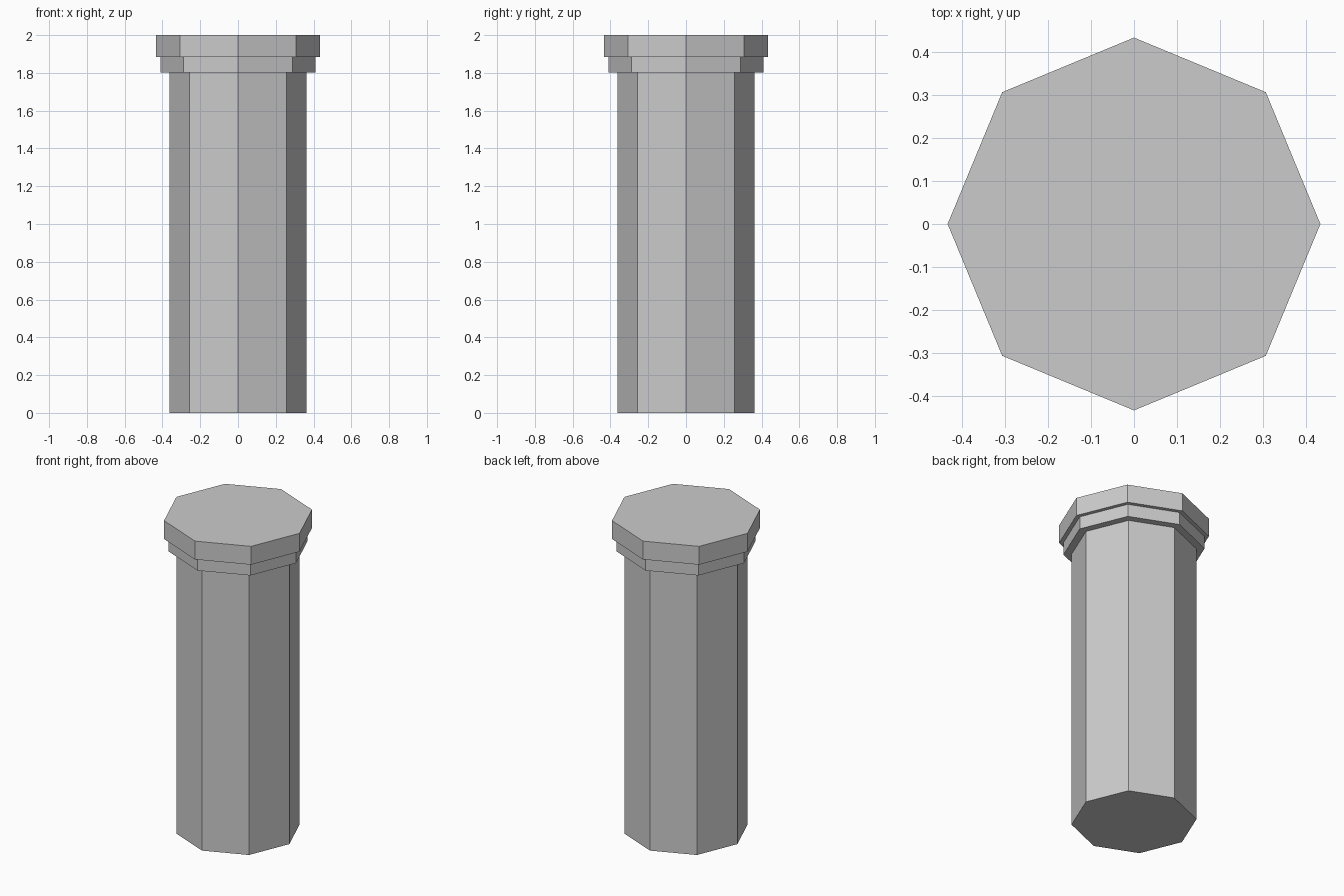
import bpy, bmesh
from math import cos, sin, tau

if "Cube" in bpy.data.objects:
    bpy.data.objects.remove(bpy.data.objects["Cube"])

SIDES = 8
# (radius, height) outline: shaft, collar, cap
PROFILE = [(0.362, 0.0), (0.362, 1.803), (0.409, 1.803),
           (0.409, 1.883), (0.434, 1.883), (0.434, 2.0)]


def lathe(name, profile, sides):
    bm = bmesh.new()
    rings = [[bm.verts.new((r * cos(tau * i / sides), r * sin(tau * i / sides), z))
              for i in range(sides)] for r, z in profile]
    for low, high in zip(rings, rings[1:]):
        for i in range(sides):
            j = (i + 1) % sides
            bm.faces.new((low[i], low[j], high[j], high[i]))
    # Flat end faces
    bm.faces.new(rings[0][::-1])
    bm.faces.new(rings[-1])
    bmesh.ops.recalc_face_normals(bm, faces=bm.faces)
    mesh = bpy.data.meshes.new(name)
    bm.to_mesh(mesh)
    bm.free()
    obj = bpy.data.objects.new(name, mesh)
    bpy.context.collection.objects.link(obj)
    return obj


# Octagonal pillar with a stepped head
lathe("octagonal_pillar", PROFILE, SIDES)
